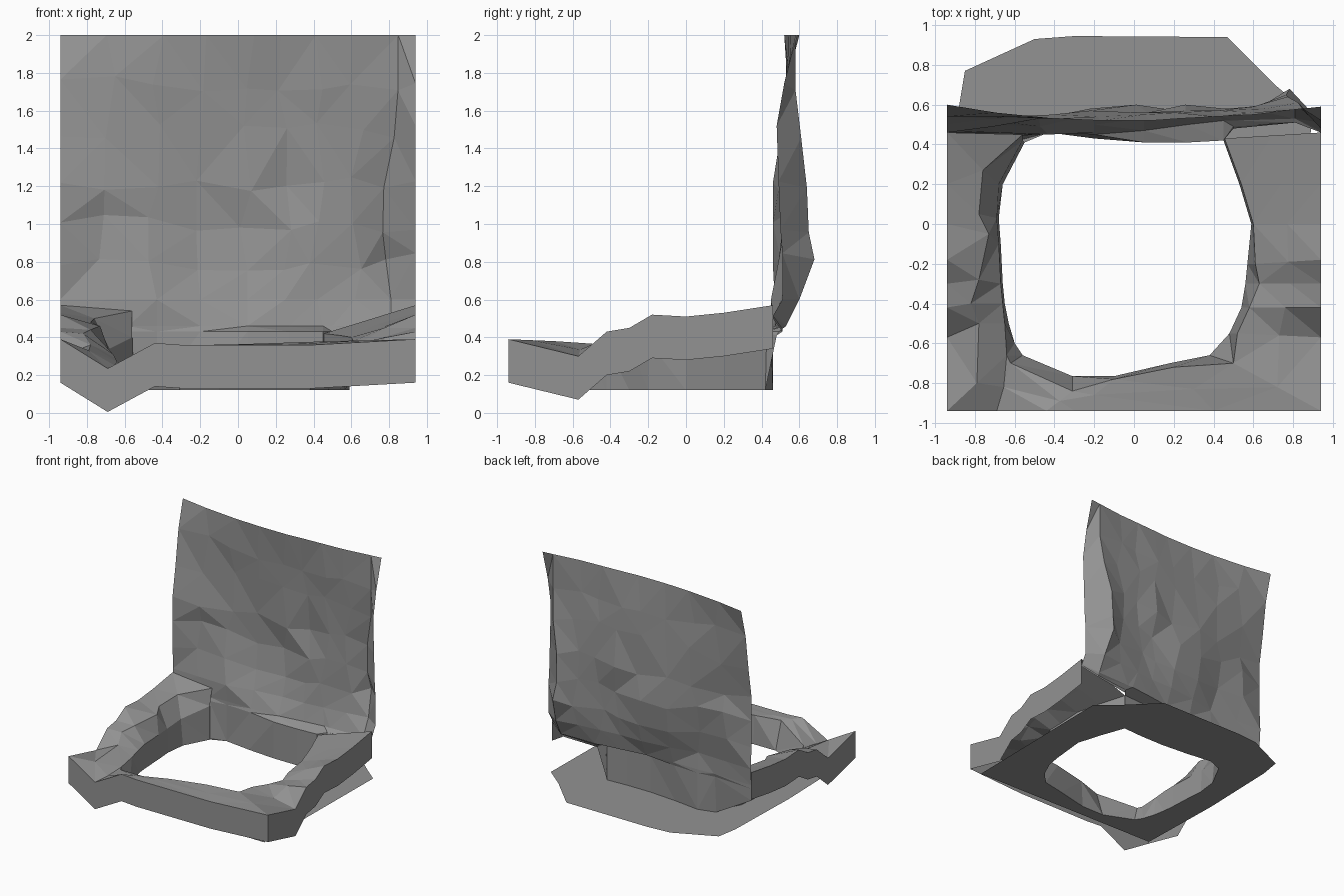
import bpy, bmesh, random
from mathutils import Vector

random.seed(7)
FLOOR = 0.12      # height of the flat base sheet
SKIRT = 0.23      # height of the outer rim wall

grey = bpy.data.materials.new("mid grey")
grey.diffuse_color = (0.29, 0.29, 0.29, 1)


def finish(name, bm):
    me = bpy.data.meshes.new(name)
    bm.to_mesh(me)
    bm.free()
    me.materials.append(grey)
    ob = bpy.data.objects.new(name, me)
    bpy.context.collection.objects.link(ob)
    return ob


def surface(name, rows):
    """Triangulated open sheet spanning rows of points."""
    bm = bmesh.new()
    v = [[bm.verts.new(p) for p in row] for row in rows]
    for a, b in zip(v, v[1:]):
        for j in range(len(a) - 1):
            bm.faces.new((a[j], a[j + 1], b[j + 1], b[j]))
    bmesh.ops.triangulate(bm, faces=bm.faces[:], quad_method='SHORT_EDGE')
    return finish(name, bm)


# seat rim: right side has the same profile as the left, front edge differs
side = [(0.46, 0.57), (0.2, 0.53), (0, 0.51), (-0.18, 0.52), (-0.3, 0.45),
        (-0.42, 0.43), (-0.57, 0.30), (-0.94, 0.39)]
front = [(0.4, 0.36), (-0.3, 0.36), (-0.44, 0.37), (-0.69, 0.235)]
outer = [(0.94, y, z) for y, z in side]
outer += [(x, -0.94, z) for x, z in front]
outer += [(-0.94, y, z) for y, z in reversed(side)]

inner = [(0.455, 0.43, 0.42), (0.54, 0.2, 0.41), (0.60, 0, 0.40), (0.61, -0.2, 0.38),
         (0.63, -0.3, 0.36), (0.58, -0.42, 0.36), (0.52, -0.55, 0.37), (0.5, -0.7, 0.38),
         (0.2, -0.72, 0.37), (-0.1, -0.78, 0.36), (-0.31, -0.84, 0.35), (-0.62, -0.70, 0.27),
         (-0.64, -0.66, 0.27), (-0.65, -0.5, 0.29), (-0.66, -0.4, 0.31), (-0.67, -0.3, 0.32),
         (-0.68, -0.1, 0.32), (-0.69, 0.03, 0.32), (-0.68, 0.2, 0.34), (-0.56, 0.42, 0.40)]
hole = [(0.45, 0.42), (0.53, 0.2), (0.59, 0), (0.57, -0.2), (0.56, -0.3), (0.54, -0.42),
        (0.48, -0.55), (0.38, -0.66), (0.18, -0.70), (-0.1, -0.765), (-0.31, -0.765),
        (-0.56, -0.66), (-0.6, -0.6), (-0.63, -0.5), (-0.65, -0.4), (-0.66, -0.3),
        (-0.67, -0.1), (-0.68, 0.03), (-0.66, 0.2), (-0.55, 0.41)]

# crest between inner lip and outer edge: halfway, except a raised shelf on the left
crest = [(Vector(a) + Vector(b)) / 2 for a, b in zip(inner, outer)]
crest[-7:] = [(-0.78, -0.5, 0.36), (-0.82, -0.4, 0.42), (-0.78, -0.28, 0.44),
              (-0.73, -0.05, 0.46), (-0.78, 0.05, 0.48), (-0.76, 0.27, 0.50),
              (-0.56, 0.45, 0.54)]
skirt = [(x, y, z - SKIRT) for x, y, z in outer]
surface("seat_rim", [[(x, y, FLOOR) for x, y in hole], inner, crest, outer, skirt])

# flat base sheet with the hole cut through
outline = [(0.89, 0.55), (0.72, 0.69), (0.47, 0.94), (-0.3, 0.945), (-0.5, 0.93),
           (-0.85, 0.77), (-0.88, 0.59), (-0.90, -0.1), (-0.88, -0.86), (0.87, -0.89)]
hole_ring = hole + [(-0.43, 0.46), (-0.2, 0.43), (0.05, 0.41), (0.27, 0.41)]
bm = bmesh.new()
for ring in (outline, hole_ring):
    vs = [bm.verts.new((x, y, FLOOR)) for x, y in ring]
    for a, b in zip(vs, vs[1:] + vs[:1]):
        bm.edges.new((a, b))
bmesh.ops.triangle_fill(bm, edges=bm.edges[:], use_beauty=True, normal=Vector((0, 0, -1)))
bm.normal_update()
for f in bm.faces:
    if f.normal.z > 0:
        f.normal_flip()
finish("base_sheet", bm)

# crumpled back panel: depth per column, rows from bottom to top, small ledge at 0.43
foot_cols = [-0.94, -0.58, -0.43, -0.2, 0.05, 0.27, 0.45, 0.5, 0.81, 0.94]
cols = [-0.94, -0.70, -0.43, -0.2, 0.05, 0.25, 0.42, 0.62, 0.81, 0.94]
bottom = [0.33] + [FLOOR] * 6 + [0.41, 0.43, 0.5]
heights = [0, 0.43, 0.46, 0.6, 0.8, 1.0, 1.2, 1.5, 1.75, 2.0]
depth = [
    (.46, .42, .46, .43, .41, .41, .42, .48, .51, .46),
    (.46, .44, .46, .45, .41, .41, .42, .49, .51, .46),
    (.46, .45, .46, .46, .47, .50, .52, .52, .53, .47),
    (.47, .46, .45, .50, .53, .53, .55, .57, .60, .51),
    (.46, .50, .49, .55, .57, .56, .56, .60, .68, .51),
    (.46, .52, .53, .58, .60, .56, .57, .59, .65, .50),
    (.46, .49, .54, .57, .56, .60, .58, .59, .64, .49),
    (.50, .53, .55, .55, .56, .57, .57, .58, .61, .48),
    (.54, .54, .53, .54, .55, .56, .55, .56, .58, .52),
    (.60, .56, .53, .52, .52, .53, .54, .55, .58, .59)]
panel = []
for i, z in enumerate(heights):
    row = []
    upper = i > 3
    for j, x in enumerate(cols if i > 2 else foot_cols):
        dx = random.uniform(-0.05, 0.05) if upper and 0 < j < len(cols) - 1 else 0
        dz = random.uniform(-0.05, 0.05) if upper and i < len(heights) - 1 else 0
        zz = max(z, bottom[j] + 0.015 * min(i, 3))
        row.append((x + dx, depth[i][j], zz + dz))
    panel.append(row)
surface("back_panel", panel)
